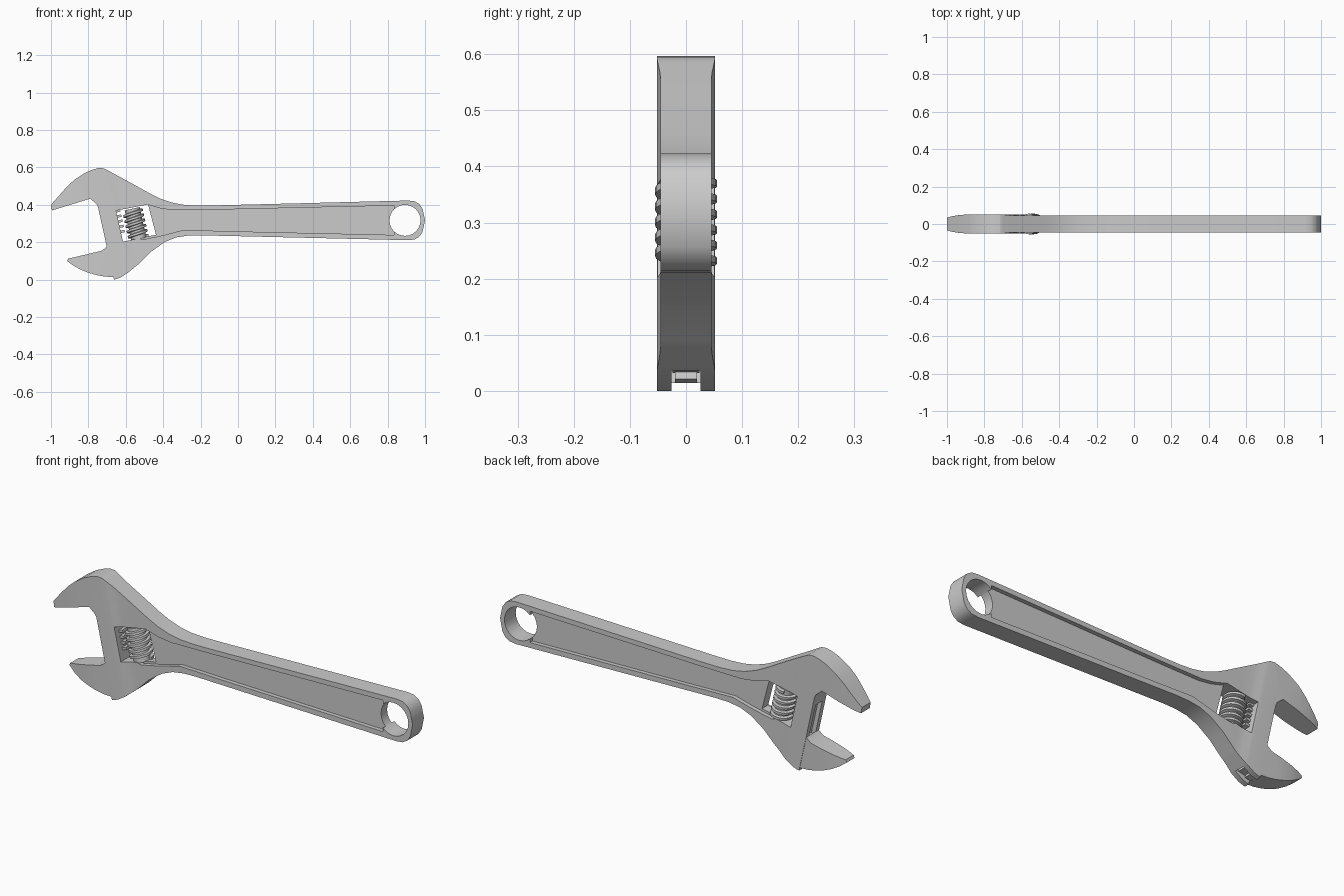
import bpy, bmesh, math
from mathutils import Vector, Matrix

if "Cube" in bpy.data.objects:
    bpy.data.objects.remove(bpy.data.objects["Cube"])

# Slide frame: S runs up along the neck, B points back toward the handle
O = Vector((-0.663, 0, 0.003))
S = Vector((-0.217, 0, 0.976)).normalized()
B = Vector((S.z, 0, -S.x))


def at(b, s, y=0.0):
    return O + B * b + S * s + Vector((0, y, 0))


def make(name, bm):
    bmesh.ops.recalc_face_normals(bm, faces=bm.faces)
    me = bpy.data.meshes.new(name)
    bm.to_mesh(me)
    bm.free()
    ob = bpy.data.objects.new(name, me)
    bpy.context.collection.objects.link(ob)
    return ob


def prism(pts, y0, y1):
    bm = bmesh.new()
    f = bm.faces.new([bm.verts.new((x, y0, z)) for x, z in pts])
    r = bmesh.ops.extrude_face_region(bm, geom=[f])
    for v in r['geom']:
        if isinstance(v, bmesh.types.BMVert):
            v.co.y = y1
    return bm


def sliced(bm, planes):
    for co, no in planes:
        bmesh.ops.bisect_plane(bm, geom=bm.verts[:] + bm.edges[:] + bm.faces[:],
                               plane_co=co, plane_no=no)


def lerp(v, table):
    for (a, ya), (b, yb) in zip(table, table[1:]):
        if v <= b:
            return ya + (yb - ya) * max(0, (v - a) / (b - a))
    return table[-1][1]


def slide_box(b0, b1, s0, s1, w):
    pts = [at(b0, s0), at(b1, s0), at(b1, s1), at(b0, s1)]
    return prism([(p.x, p.z) for p in pts], -w, w)


def cut(ob, bm):
    c = make("cutter", bm)
    c.hide_render = True
    m = ob.modifiers.new("cut", 'BOOLEAN')
    m.operation, m.solver, m.object = 'DIFFERENCE', 'EXACT', c
    bpy.context.view_layer.objects.active = ob
    bpy.ops.object.modifier_apply(modifier=m.name)
    bpy.data.objects.remove(c)


def smooth(ob):
    bpy.ops.object.select_all(action='DESELECT')
    ob.select_set(True)
    bpy.context.view_layer.objects.active = ob
    bpy.ops.object.shade_smooth_by_angle(angle=math.radians(30))


# Body: fixed upper jaw, neck and handle in one outline
outline = [(-0.995, 0.37), (-1, 0.40), (-0.95, 0.457), (-0.91, 0.502), (-0.87, 0.537),
           (-0.82, 0.57), (-0.78, 0.587), (-0.745, 0.597), (-0.717, 0.595), (-0.692, 0.582),
           (-0.578, 0.52), (-0.47, 0.46), (-0.415, 0.433), (-0.353, 0.412), (-0.29, 0.40),
           (-0.22, 0.396), (-0.12, 0.397), (0.91, 0.423), (0.945, 0.419), (0.97, 0.404),
           (0.987, 0.378), (1, 0.318), (0.987, 0.256), (0.97, 0.23), (0.945, 0.215),
           (0.91, 0.211), (-0.2, 0.237), (-0.27, 0.235), (-0.33, 0.226), (-0.39, 0.202),
           (-0.46, 0.153), (-0.524, 0.09), (-0.588, 0.037), (-0.63, 0.01), (-0.663, 0),
           (-0.749, 0.39), (-0.757, 0.405), (-0.79, 0.433)]
bm = prism(outline, -1, 1)
tip_taper = [(-1, 0.034), (-0.975, 0.041), (-0.94, 0.047), (-0.88, 0.052)]
neck_taper = [(0.075, 0.052), (0.09, 0.0505), (0.12, 0.0465), (0.14, 0.045)]
sliced(bm, [(Vector((x, 0, 0)), Vector((1, 0, 0))) for x, _ in tip_taper[1:]])
sliced(bm, [(at(d, 0), B) for d, _ in neck_taper])
for v in bm.verts:
    v.co.y *= min(lerp(v.co.x, tip_taper), lerp((v.co - O).dot(B), neck_taper))
bmesh.ops.triangulate(bm, faces=[f for f in bm.faces if len(f.verts) > 4])
body = make("wrench_body", bm)

# Shallow panels on both sides of the handle
panel = [(-0.56, 0.384), (-0.481, 0.40), (-0.41, 0.38), (-0.34, 0.371), (-0.12, 0.374),
         (0.835, 0.396), (0.835, 0.239), (-0.05, 0.259), (-0.29, 0.266),
         (-0.40, 0.237), (-0.505, 0.215), (-0.58, 0.23)]
for sgn in (-1, 1):
    cut(body, prism(panel, sgn * 0.024, sgn * 0.08))

# Hanging hole, worm window and sliding channel
hole = [(0.893 + 0.083 * math.cos(i * math.pi / 12), 0.317 + 0.083 * math.sin(i * math.pi / 12))
        for i in range(24)]
cut(body, prism(hole, -0.1, 0.1))
cut(body, prism([(-0.652, 0.369), (-0.481, 0.402), (-0.4385, 0.24), (-0.615, 0.203)], -0.1, 0.1))
cut(body, slide_box(-0.03, 0.08, -0.1, 0.345, 0.026))
smooth(body)

# Movable lower jaw
jaw = [(-0.914, 0.10), (-0.908, 0.112), (-0.727, 0.155), (-0.701, 0.177), (-0.665, 0.014),
       (-0.71, 0.016), (-0.755, 0.024), (-0.80, 0.037), (-0.84, 0.053), (-0.88, 0.075)]
bm = prism(jaw, -1, 1)
jaw_taper = [(-0.914, 0.03), (-0.88, 0.039), (-0.84, 0.046), (-0.78, 0.05)]
sliced(bm, [(Vector((x, 0, 0)), Vector((1, 0, 0))) for x, _ in jaw_taper[1:]])
for v in bm.verts:
    v.co.y *= lerp(v.co.x, jaw_taper)
smooth(make("lower_jaw", bm))

# Jaw slider and the rack teeth that meet the worm
make("jaw_web", slide_box(-0.004, 0.03, 0.012, 0.165, 0.02))
make("jaw_slider", slide_box(0.02, 0.066, 0.025, 0.325, 0.024))
pitch = 0.0282
for i in range(5):
    s = 0.232 + i * pitch
    make("rack_tooth", slide_box(0.06, 0.112, s, s + 0.013, 0.022))

# Worm: solid core with a raised helical thread
R, N, turns = 0.055, 24, 5.3
frame = Matrix((B, Vector((0, 1, 0)), S)).transposed().to_4x4()
frame.translation = Vector((-0.548, 0, 0.298))
bm = bmesh.new()
bmesh.ops.create_cone(bm, cap_ends=True, segments=N, radius1=0.041, radius2=0.041, depth=0.166)
section = [(0.038, -0.009), (R, -0.006), (R, 0.006), (0.038, 0.009)]
rings = []
for i in range(int(N * turns) + 1):
    a = 2 * math.pi * i / N
    h = (i / N - turns / 2) * pitch
    rings.append([bm.verts.new((r * math.cos(a), r * math.sin(a), h + o)) for r, o in section])
for p, q in zip(rings, rings[1:]):
    for k in range(4):
        j = (k + 1) % 4
        bm.faces.new((p[k], p[j], q[j], q[k]))
bm.faces.new(rings[0])
bm.faces.new(rings[-1])
bm.transform(frame)
smooth(make("adjusting_worm", bm))
